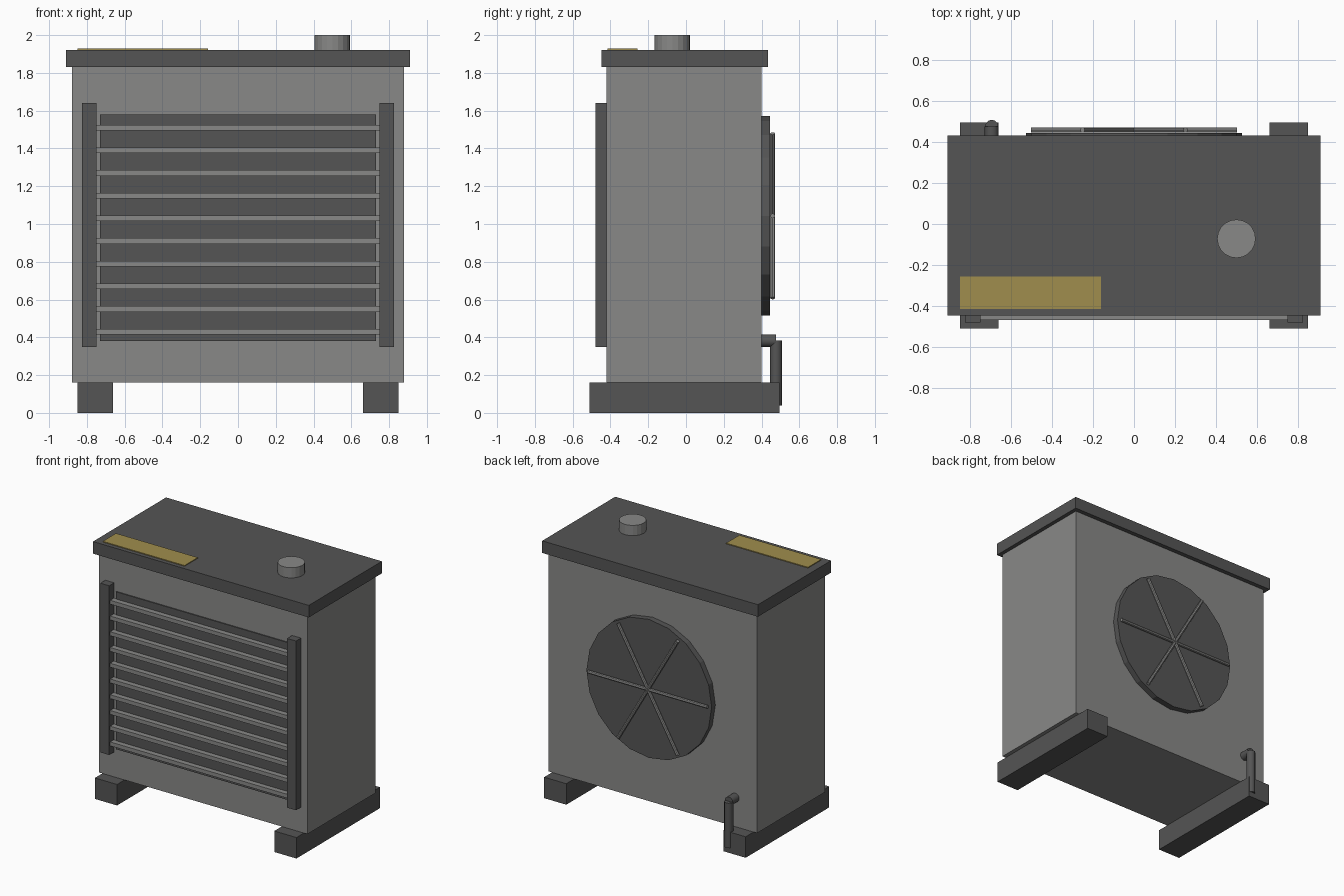
import bpy
import math
from mathutils import Vector

if "Cube" in bpy.data.objects:
    bpy.data.objects.remove(bpy.data.objects["Cube"])


def material(name, rgb):
    m = bpy.data.materials.new(name)
    m.diffuse_color = (*rgb, 1.0)
    m.use_nodes = True
    m.node_tree.nodes["Principled BSDF"].inputs["Base Color"].default_value = m.diffuse_color
    return m


GREY = material("light_grey", (0.25, 0.25, 0.245))
DARK = material("dark_grey", (0.09, 0.09, 0.09))
YELLOW = material("label_yellow", (0.35, 0.27, 0.075))


def box(name, lo, hi, mat):
    """Box between two opposite corners."""
    lo, hi = Vector(lo), Vector(hi)
    bpy.ops.mesh.primitive_cube_add(size=1, location=(lo + hi) / 2)
    ob = bpy.context.object
    ob.name = name
    ob.scale = hi - lo
    bpy.ops.object.transform_apply(location=False, rotation=False, scale=True)
    ob.data.materials.append(mat)
    return ob


def rod(name, a, b, radius, mat, sides, smooth=False):
    """Cylinder from point a to point b."""
    a, b = Vector(a), Vector(b)
    bpy.ops.mesh.primitive_cylinder_add(vertices=sides, radius=radius,
                                        depth=(b - a).length, location=(a + b) / 2)
    ob = bpy.context.object
    ob.name = name
    ob.rotation_euler = (b - a).to_track_quat('Z', 'Y').to_euler()
    ob.data.materials.append(mat)
    if smooth:
        bpy.ops.object.shade_smooth_by_angle(angle=math.radians(50))
    return ob


# Cabinet and lid
box("cabinet", (-0.88, -0.42, 0.16), (0.88, 0.40, 1.83), GREY)
box("lid", (-0.91, -0.447, 1.83), (0.91, 0.433, 1.922), DARK)

# Feet and grille posts on both sides
for side, s in (("left", -1), ("right", 1)):
    x0, x1 = sorted((s * 0.663, s * 0.85))
    box(f"foot_{side}", (x0, -0.51, 0), (x1, 0.495, 0.16), DARK)
    x0, x1 = sorted((s * 0.75, s * 0.825))
    box(f"grille_post_{side}", (x0, -0.48, 0.35), (x1, -0.418, 1.64), DARK)

# Front grille: dark backing with horizontal slats
box("grille_backing", (-0.73, -0.428, 0.38), (0.73, -0.419, 1.58), DARK)
for i in range(10):
    z = 0.43 + 0.12 * i
    box(f"grille_slat_{i + 1}", (-0.752, -0.468, z - 0.015), (0.752, -0.424, z + 0.015), GREY)

# Rear fan disc with three crossing guard bars
FAN_Z = 1.043
rod("fan_disc", (0, 0.395, FAN_Z), (0, 0.445, FAN_Z), 0.528, DARK, 20)
for i in range(3):
    a = math.radians(60 * i)
    d = Vector((math.cos(a), 0, math.sin(a))) * 0.503
    c = Vector((0, 0.459, FAN_Z))
    rod(f"fan_guard_bar_{i + 1}", c - d, c + d, 0.013, GREY, 8)

# Drain pipe at the rear
rod("drain_pipe_outlet", (-0.695, 0.39, 0.382), (-0.695, 0.477, 0.382), 0.034, DARK, 12, True)
rod("drain_pipe_down", (-0.695, 0.477, 0.04), (-0.695, 0.477, 0.382), 0.032, DARK, 12, True)

# Cap and label on the lid
rod("top_cap", (0.5, -0.072, 1.915), (0.5, -0.072, 2.0), 0.094, GREY, 20)
box("top_label", (-0.85, -0.415, 1.92), (-0.16, -0.256, 1.928), YELLOW)
